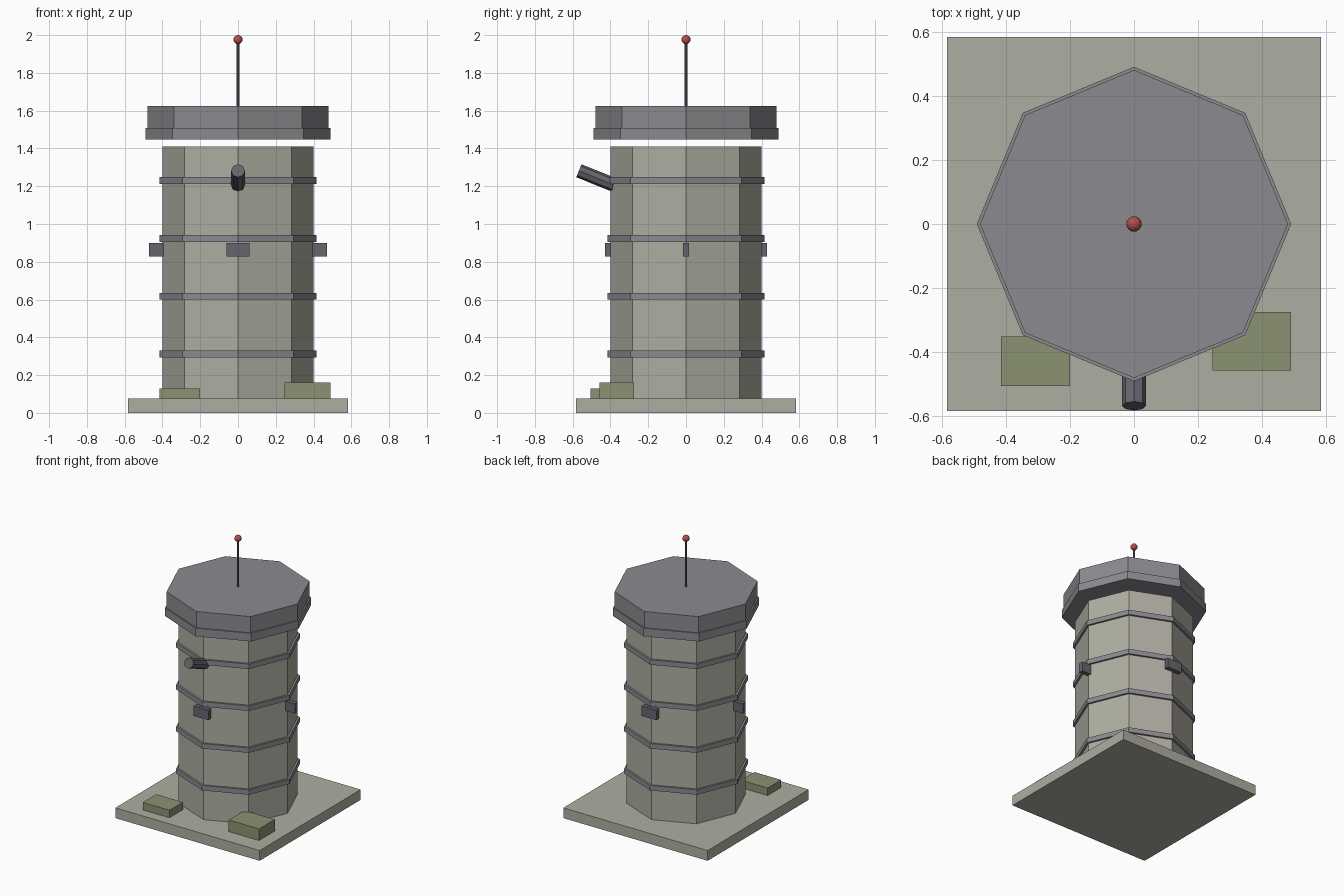
import bpy
import math
from mathutils import Vector

cube = bpy.data.objects.get("Cube")
if cube:
    bpy.data.objects.remove(cube, do_unlink=True)


def material(name, rgb):
    mat = bpy.data.materials.new(name)
    mat.use_nodes = True
    mat.diffuse_color = (*rgb, 1)
    bsdf = next(n for n in mat.node_tree.nodes if n.type == 'BSDF_PRINCIPLED')
    bsdf.inputs["Base Color"].default_value = (*rgb, 1)
    return mat


concrete = material("concrete", (0.43, 0.42, 0.36))
steel = material("grey steel", (0.26, 0.26, 0.28))
dark_metal = material("dark metal", (0.13, 0.13, 0.155))
moss = material("moss green", (0.26, 0.29, 0.17))
red = material("beacon red", (0.45, 0.08, 0.07))


def finish(name, mat):
    obj = bpy.context.object
    obj.name = name
    obj.data.materials.append(mat)
    return obj


def box(name, mat, low, high):
    low, high = Vector(low), Vector(high)
    bpy.ops.mesh.primitive_cube_add(size=1, location=(low + high) / 2)
    obj = finish(name, mat)
    obj.scale = high - low
    return obj


def prism(name, mat, radius, bottom, top, sides=8):
    # Corners lie on the x and y axes
    bpy.ops.mesh.primitive_cylinder_add(vertices=sides, radius=radius, depth=top - bottom,
                                        location=(0, 0, (bottom + top) / 2))
    return finish(name, mat)


# Ground slab and mossy blocks
box("base_slab", concrete, (-0.583, -0.583, 0), (0.583, 0.583, 0.075))
box("moss_block_right", moss, (-0.415, -0.505, 0.07), (-0.2, -0.35, 0.13))
box("moss_block_left", moss, (0.245, -0.457, 0.07), (0.49, -0.275, 0.16))

# Octagonal tower with reinforcing bands
prism("tower", concrete, 0.4, 0.07, 1.41)
for i in range(4):
    z = 0.312 + i * 0.306
    prism(f"band_{i + 1}", steel, 0.415, z - 0.018, z + 0.018)

# Floating two-step roof
prism("roof_rim", steel, 0.49, 1.448, 1.507)
prism("roof_cap", steel, 0.48, 1.507, 1.625)

# Small wall blocks, all aligned the same way
for side, x, y in (("front", 0, -1), ("back", 0, 1), ("right", -1, 0), ("left", 1, 0)):
    x, y = x * 0.41, y * 0.412
    box(f"wall_block_{side}", dark_metal,
        (x - 0.06, y - 0.016, 0.828), (x + 0.06, y + 0.016, 0.9))

# Upward-tilted barrel
tilt = math.radians(22)
direction = Vector((0, -math.cos(tilt), math.sin(tilt)))
muzzle = Vector((0, -0.567, 1.282))
length = 0.3
bpy.ops.mesh.primitive_cylinder_add(vertices=8, radius=0.037, depth=length,
                                    location=muzzle - direction * length / 2,
                                    rotation=(math.pi / 2 - tilt, 0, 0))
finish("barrel", dark_metal)

# Antenna and beacon
prism("antenna", dark_metal, 0.008, 1.62, 1.97)
bpy.ops.mesh.primitive_uv_sphere_add(segments=16, ring_count=10, radius=0.024,
                                     location=(0, 0, 1.976))
finish("beacon", red)
bpy.ops.object.shade_smooth()
